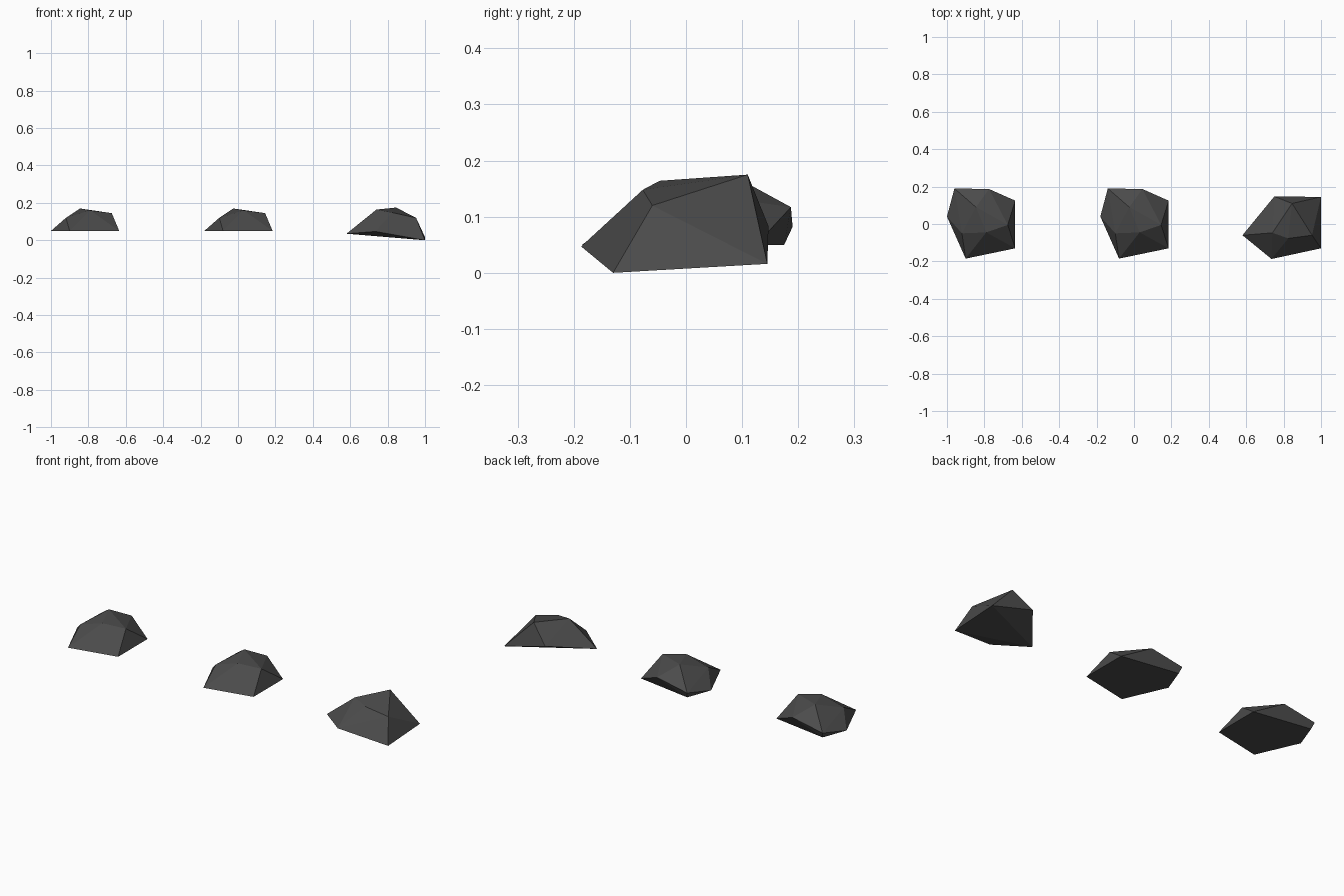
import bpy, bmesh

if "Cube" in bpy.data.objects:
    bpy.data.objects.remove(bpy.data.objects["Cube"])

stone = bpy.data.materials.new("dark_stone")
stone.diffuse_color = (0.07, 0.07, 0.07, 1)
stone.use_nodes = True
stone.node_tree.nodes["Principled BSDF"].inputs["Base Color"].default_value = stone.diffuse_color


def make_rock(name, corners, x):
    """Faceted rock: convex hull around a few corner points."""
    bm = bmesh.new()
    for co in corners:
        bm.verts.new(co)
    hull = bmesh.ops.convex_hull(bm, input=bm.verts[:])
    spare = {g for g in hull["geom_interior"] + hull["geom_unused"]
             if isinstance(g, bmesh.types.BMVert)}
    bmesh.ops.delete(bm, geom=list(spare), context="VERTS")
    bmesh.ops.recalc_face_normals(bm, faces=bm.faces[:])
    mesh = bpy.data.meshes.new(name)
    bm.to_mesh(mesh)
    bm.free()
    mesh.materials.append(stone)
    obj = bpy.data.objects.new(name, mesh)
    obj.location.x = x
    bpy.context.collection.objects.link(obj)
    return obj


# Two identical flat-bottomed rocks
flat_rock = [
    (-0.18, 0.04, 0.05), (-0.08, -0.185, 0.05), (0.185, -0.13, 0.05),
    (0.185, 0.125, 0.05), (-0.13, 0.175, 0.05),
    (-0.14, 0.19, 0.082), (0.045, 0.187, 0.117),
    (0.145, -0.005, 0.145), (-0.025, 0.09, 0.17),
    (-0.10, -0.05, 0.12), (0.03, -0.045, 0.16),
]
make_rock("left_rock", flat_rock, -0.82)
make_rock("middle_rock", flat_rock, 0.0)

# Tilted rock on the right
tilted_rock = [
    (-0.24, -0.06, 0.035), (-0.085, -0.187, 0.047), (0.18, -0.13, 0.0),
    (0.18, 0.145, 0.016), (-0.07, 0.147, 0.083),
    (0.025, 0.11, 0.175), (-0.08, -0.047, 0.164),
    (0.005, -0.077, 0.148), (0.132, -0.06, 0.12),
]
make_rock("right_rock", tilted_rock, 0.82)
